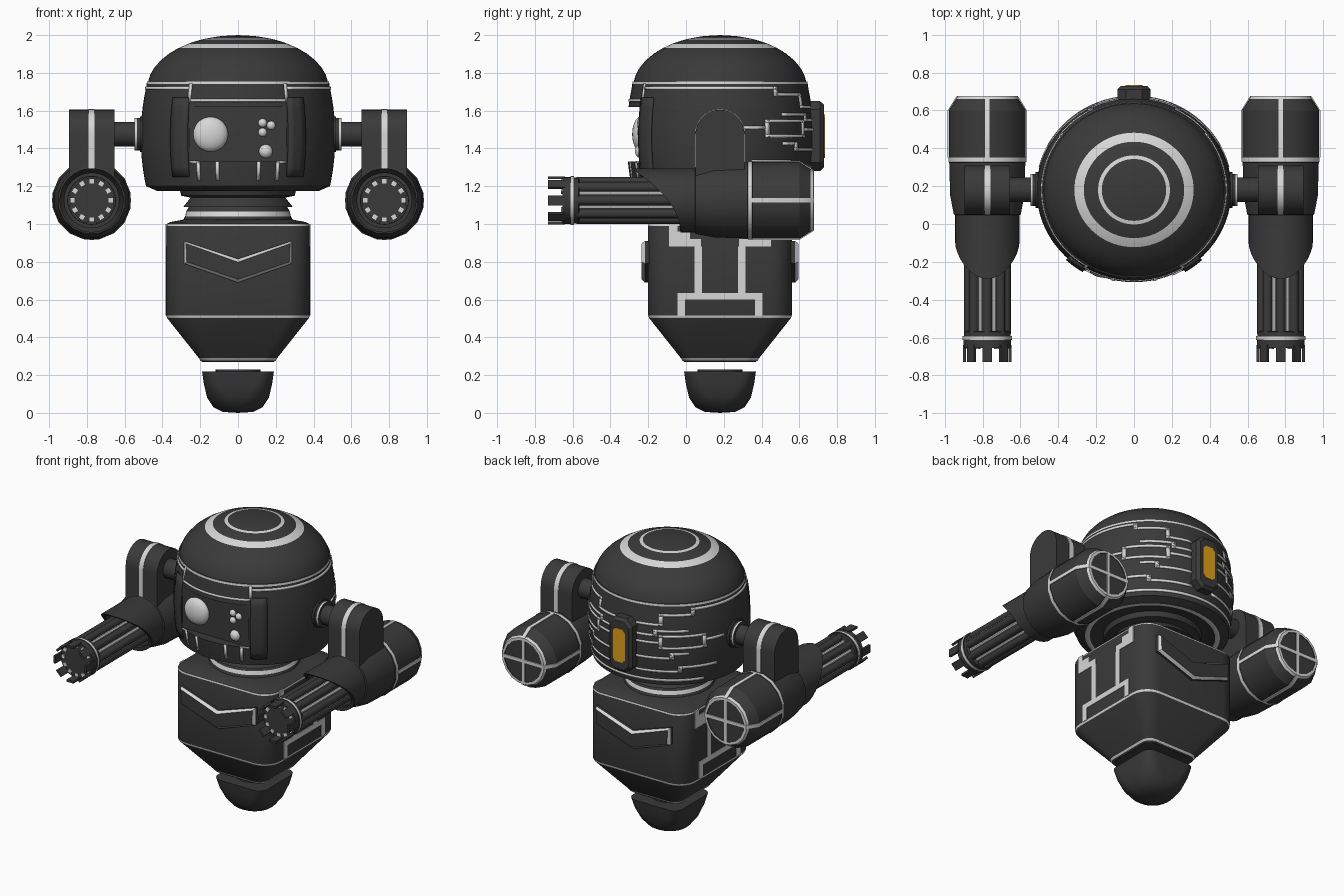
import bpy, bmesh
from math import sin, cos, pi, radians, sqrt
from mathutils import Matrix, Vector

cube = bpy.data.objects.get("Cube")
if cube:
    bpy.data.objects.remove(cube)


def material(name, rgb):
    m = bpy.data.materials.new(name)
    m.use_nodes = True
    m.diffuse_color = (*rgb, 1)
    node = next(n for n in m.node_tree.nodes if n.type == 'BSDF_PRINCIPLED')
    node.inputs["Base Color"].default_value = (*rgb, 1)
    return m


MATS = [material("charcoal", (.042, .042, .042)),
        material("pale_grey", (.68, .68, .68)),
        material("amber", (.75, .36, .01))]
DARK, PALE, AMBER = range(3)
CY = .18          # depth of the body axis
parts = []


def finish(name, bm, normals=True):
    bmesh.ops.remove_doubles(bm, verts=bm.verts, dist=1e-5)
    if normals:
        bmesh.ops.recalc_face_normals(bm, faces=bm.faces)
    me = bpy.data.meshes.new(name)
    bm.to_mesh(me)
    bm.free()
    for m in MATS:
        me.materials.append(m)
    ob = bpy.data.objects.new(name, me)
    bpy.context.collection.objects.link(ob)
    parts.append(ob)
    return ob


def stack(name, rings, mat=Matrix(), n=6, corner=1, shape=None):
    """Skin (half size, height, colour above, corner ratio) rings: round or rounded square."""
    bm = bmesh.new()
    loops, colours = [], []
    for ring in rings:
        r, z = ring[:2]
        colours.append(ring[2] if len(ring) > 2 else DARK)
        c = r * (ring[3] if len(ring) > 3 else corner)
        loop = []
        for q in range(4):
            for i in range(n + 1):
                a, mid = (q + i / n) * pi / 2, (q + .5) * pi / 2
                k = (r - c) * sqrt(2)
                p = mat @ Vector((k * cos(mid) + c * cos(a), k * sin(mid) + c * sin(a), z))
                loop.append(bm.verts.new(shape(p, z) if shape else p))
        loops.append(loop)
    count = 4 * (n + 1)
    for a, b, colour in zip(loops, loops[1:], colours):
        for i in range(count):
            j = (i + 1) % count
            bm.faces.new((a[i], a[j], b[j], b[i])).material_index = colour
    for ring, loop, colour in ((rings[0], loops[0], DARK), (rings[-1], loops[-1], colours[-1])):
        if ring[0] > 0:
            bm.faces.new(loop).material_index = colour
    return finish(name, bm)


def prism(name, pts, axis, lo, hi, colour=DARK, inset=None):
    """Extrude an outline along x or y; optionally add a chamfered, coloured inset on the hi end."""
    bm = bmesh.new()
    place = (lambda u, v, w: (w, u, v)) if axis == 'x' else (lambda u, v, w: (u, w, v))
    a, b = ([bm.verts.new(place(u, v, w)) for u, v in pts] for w in (lo, hi))
    bm.faces.new(a)
    cap = bm.faces.new(b)
    for i in range(len(pts)):
        j = (i + 1) % len(pts)
        bm.faces.new((a[i], a[j], b[j], b[i]))
    bmesh.ops.recalc_face_normals(bm, faces=bm.faces)
    for f in bm.faces:
        f.material_index = colour
    if inset:
        width, depth, rim, centre = inset
        ring = bmesh.ops.inset_region(bm, faces=[cap], thickness=width, depth=depth)['faces']
        for f in ring:
            f.material_index = rim
        cap.material_index = centre
    return finish(name, bm)


def boxes(name, spans, colour=DARK):
    bm = bmesh.new()
    for x0, x1, y0, y1, z0, z1 in spans:
        m = Matrix.Translation(((x0 + x1) / 2, (y0 + y1) / 2, (z0 + z1) / 2)) @ \
            Matrix.Diagonal((abs(x1 - x0), y1 - y0, z1 - z0, 1))
        bmesh.ops.create_cube(bm, size=1, matrix=m)
    for f in bm.faces:
        f.material_index = colour
    return finish(name, bm)


def along_y(x, z, y=0):
    return Matrix.Translation((x, y, z)) @ Matrix.Rotation(-pi / 2, 4, 'X')


def shell_radius(z):
    return .515 - .03 * ((z - 1.46) / .27) ** 2


def shell_strips(name, spans, colour, lift):
    """Curved plates on the head shell: angle range (0 = side, 90 = back) and height range."""
    bm = bmesh.new()
    for side in (1, -1):
        for a0, a1, z0, z1 in spans:
            na, nz = max(1, int((a1 - a0) / 4)), max(1, int((z1 - z0) / .05))
            grid = []
            for i in range(na + 1):
                a = radians(a0 + (a1 - a0) * i / na)
                zs = [z0 + (z1 - z0) * k / nz for k in range(nz + 1)]
                grid.append([bm.verts.new((side * (shell_radius(z) + lift) * cos(a),
                                           CY + (shell_radius(z) * .96 + lift) * sin(a), z)) for z in zs])
            for i in range(na):
                for k in range(nz):
                    q = [grid[i][k], grid[i + 1][k], grid[i + 1][k + 1], grid[i][k + 1]]
                    bm.faces.new(q[::side]).material_index = colour
    ob = finish(name, bm, normals=False)
    mod = ob.modifiers.new("thickness", 'SOLIDIFY')
    mod.thickness, mod.offset = lift + .004, -1


# Body, foot and neck
base = Matrix.Translation((0, CY, 0))
stack("body", [(.19, .27), (.2, .278, PALE), (.207, .29), (.376, .503, PALE), (.38, .516),
               (.38, .99, PALE), (.377, 1.0), (.36, 1.01), (.28, 1.025)], base, corner=.32)
stack("foot", [(0, 0, 0, 1), (.08, .005, 0, 1), (.13, .03, 0, .9), (.163, .08, 0, .7), (.18, .15, 0, .45),
               (.19, .22, 0, .32), (.12, .22, 0, 1), (.12, .23, 0, 1)], base)
stack("neck", [(.3, 1.0), (.28, 1.04, PALE), (.275, 1.065), (.26, 1.09), (.29, 1.09),
               (.25, 1.14), (.3, 1.15), (.31, 1.19)], base, n=12)

# Chevron badges on the front and back
chevron = [(-.285, .91), (0, .815), (.285, .91), (.285, .79), (0, .69), (-.285, .79)]
for name, s in (("front", -1), ("back", 1)):
    prism(name + "_chevron", chevron, 'y', CY + s * .37, CY + s * .397, DARK, (.017, .018, PALE, DARK))

# Circuit lines on the body sides
half = [(.225, .27, .88, 1.0), (.1, .225, .88, .92), (.16, .225, .92, .96), (.095, .135, .63, .88),
        (0, .225, .6, .635), (.185, .225, .515, .6)]
boxes("body_circuits", [(s * .375, s * .384, CY + min(m * a, m * b), CY + max(m * a, m * b), z0, z1)
                        for s in (1, -1) for m in (1, -1) for a, b, z0, z1 in half], PALE)

# Head shell with a flat face recess
head = base @ Matrix.Diagonal((1, .96, 1, 1))
heights = [1.2 + .053 * i for i in range(11)]
shell = stack("head_shell", [(.3, 1.185), (.38, 1.185), (.4, 1.175, PALE), (.43, 1.175), (.45, 1.185)] +
              [(shell_radius(z), z) for z in heights] +
              [(.484, 1.74, PALE), (.482, 1.755), (.4, 1.757)], head, n=18)
cutter = boxes("face_cutter", [(-.255, .255, -.6, -.24, 1.33, 1.62)])
cutter.hide_render = True
mod = shell.modifiers.new("recess", 'BOOLEAN')
mod.operation, mod.object, mod.solver = 'DIFFERENCE', cutter, 'EXACT'
bpy.context.view_layer.objects.active = shell
bpy.ops.object.modifier_apply(modifier=mod.name)
parts.remove(cutter)
bpy.data.objects.remove(cutter)

# Dome with two painted rings
rings = [(.478, 0), (.465, 0), (.445, 0), (.41, 0), (.365, 0), (.315, PALE), (.265, 0), (.23, 0),
         (.19, PALE), (.17, 0), (.09, 0), (0, 0)]
stack("dome", [(r, 1.72 + .28 * sqrt(1 - (r / .48) ** 2), c) for r, c in rings], head, n=18)

# Raised face frame and curved circuit lines
shell_strips("face_frame", [(-59, -47, 1.25, 1.67)], DARK, .012)
T = .016


def level(a0, a1, z):
    return (a0, a1, z - T / 2, z + T / 2)


def step(a, z0, z1):
    return (a, a + 3, z0 - T / 2, z1 + T / 2)


lines = [level(-58, 40, 1.72), step(37, 1.685, 1.72), level(37, 64, 1.685), step(61, 1.62, 1.685),
         level(61, 81, 1.62), level(42, 68, 1.58), step(65, 1.55, 1.58), level(65, 81, 1.55),
         level(14, 29, 1.51), level(29, 64, 1.545), level(29, 64, 1.465), step(29, 1.465, 1.545),
         step(61, 1.465, 1.545), level(64, 81, 1.5), level(42, 56, 1.425), step(53, 1.395, 1.425),
         level(53, 81, 1.395), level(20, 50, 1.33), step(47, 1.3, 1.33), level(47, 81, 1.3),
         level(30, 90, 1.235)]
shell_strips("head_circuits", lines, PALE, .005)
shell_strips("brow_lines", [(-90, -58, 1.648, 1.662), (-60, -58, 1.65, 1.745),
                            (-78.5, -76.5, 1.23, 1.33), (-66.5, -64.5, 1.23, 1.33),
                            (-66, -60, 1.322, 1.332)], PALE, .005)

# Face: large eye and small lamps
for name, x, z, r, d in (("main_eye", -.145, 1.475, .092, .045), ("lamp_a", .13, 1.535, .023, .02),
                         ("lamp_b", .175, 1.522, .023, .02), ("lamp_c", .13, 1.485, .023, .02),
                         ("lamp_d", .147, 1.385, .036, .03)):
    bm = bmesh.new()
    bmesh.ops.create_uvsphere(bm, u_segments=24, v_segments=14, radius=1,
                              matrix=Matrix.Translation((x, -.24, z)) @ Matrix.Diagonal((r, d, r, 1)))
    for f in bm.faces:
        f.material_index = PALE
    finish(name, bm)

# Rear sensor with amber window
def octagon(w, z0, z1, c):
    return [(-w, z0 + c), (-w + c, z0), (w - c, z0), (w, z0 + c),
            (w, z1 - c), (w - c, z1), (-w + c, z1), (-w, z1 - c)]


prism("rear_sensor", octagon(.088, 1.28, 1.65, .045), 'y', .6, .71, DARK, (.02, .02, DARK, DARK))
prism("sensor_window", octagon(.046, 1.35, 1.58, .02), 'y', .72, .735, AMBER)

# Arms
arc = [(CY + .13 * cos(pi * i / 16), 1.475 + .13 * sin(pi * i / 16)) for i in range(17)]
mount = [(CY + .13, 1.2)] + arc + [(CY - .13, 1.2)]
band = [(CY + (y - CY) * 1.03, 1.475 + (z - 1.475) * 1.03) for y, z in mount]
AX, AZ = .775, 1.125


def sleeve_cut(p, h):
    if h < -.02:
        t = max(0, (p.z - AZ + .17) / .34)
        p.y = -.03 - .26 * t * t
    return p


for side, s in (("left", 1), ("right", -1)):
    x = s * AX
    axle = Matrix.Translation((0, CY, 1.475)) @ Matrix.Rotation(s * pi / 2, 4, 'Y')
    stack(side + "_axle", [(.095, .46), (.095, .52), (.085, .52), (.085, .535, PALE), (.085, .547),
                           (.065, .547), (.065, .67)], axle)
    prism(side + "_mount", mount, 'x', x - .12, x + .12)
    prism(side + "_mount_stripe", band, 'x', x - .016, x + .016, PALE)
    bore = along_y(x, AZ)
    turn = bore @ Matrix.Rotation(pi / 16, 4, 'Z')
    stack(side + "_arm_barrel", [(.165, .045), (.18, .05), (.2, .15), (.205, .325), (.21, .328, PALE),
                                 (.21, .35), (.207, .352), (.207, .6), (.168, .66, PALE), (.16, .675, PALE),
                                 (.143, .675), (.143, .67)], turn, n=4)
    # Lengthwise lines that cross on the rear cap
    outline = [(-.209, .35), (.209, .35), (.209, .6), (.17, .663), (.16, .677), (-.16, .677),
               (-.17, .663), (-.209, .6)]
    prism(side + "_barrel_line_upright", [(y, AZ + u) for u, y in outline], 'x', x - .012, x + .012, PALE)
    flat = prism(side + "_barrel_line_flat", [(y, u) for u, y in outline], 'x', -.012, .012, PALE)
    flat.data.transform(Matrix.Translation((x, 0, AZ)) @ Matrix.Rotation(pi / 2, 4, 'Y'))
    stack(side + "_sleeve", [(.17, .08), (.17, 0), (.17, -.05), (.145, -.05), (.145, 0)], bore,
          n=8, shape=sleeve_cut)
    # Rotary barrels, collar and toothed muzzle
    stack(side + "_gun_core", [(.065, .02), (.065, -.6)], bore)
    stack(side + "_gun_collar", [(.11, -.565), (.122, -.57), (.122, -.592), (.13, -.592, PALE), (.13, -.612),
                                 (.125, -.612), (.125, -.655), (.122, -.655)], bore)
    for i in range(8):
        spin = bore @ Matrix.Rotation(i * pi / 4, 4, 'Z')
        stack(side + "_gun_tube", [(.026, .02), (.026, -.58)], spin @ Matrix.Translation((.098, 0, 0)), n=3)
        between = spin @ Matrix.Rotation(pi / 8, 4, 'Z')
        stack(side + "_gun_rod", [(.012, .02, PALE), (.012, -.58, PALE)],
              between @ Matrix.Translation((.092, 0, 0)), n=2)
        tooth = boxes(side + "_muzzle_tooth", [(.112, .127, -.026, .026, -.73, -.64)])
        tooth.data.transform(spin)
    for i in range(12):
        spin = bore @ Matrix.Rotation(i * pi / 6, 4, 'Z')
        dot = boxes(side + "_muzzle_dot", [(.09, .113, -.012, .012, -.661, -.65)], PALE)
        dot.data.transform(spin)

# Smooth the curved faces, keep the edges sharp
bpy.ops.object.select_all(action='DESELECT')
for ob in parts:
    ob.select_set(True)
bpy.context.view_layer.objects.active = parts[0]
bpy.ops.object.shade_smooth_by_angle(angle=radians(32))
